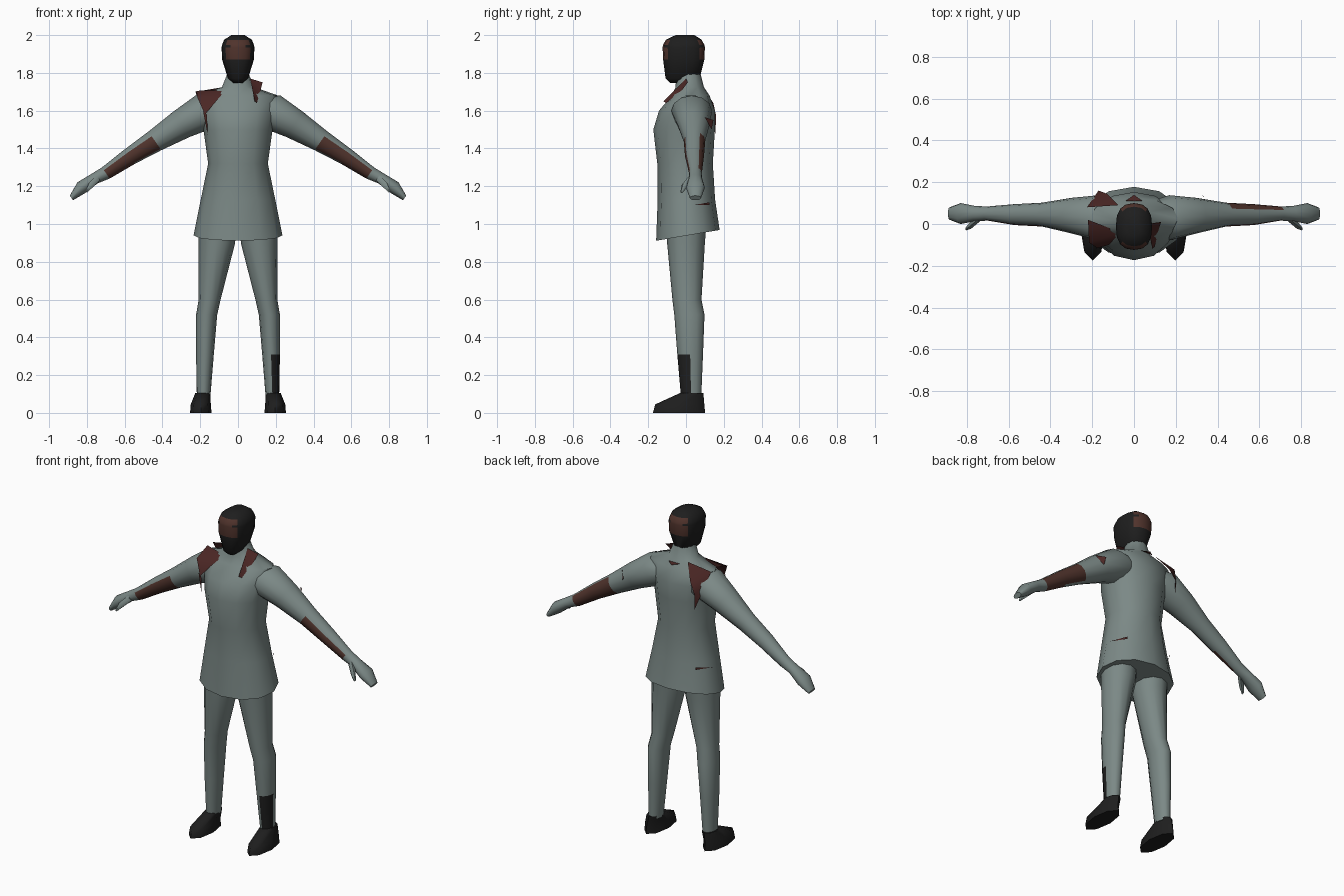
import bpy, bmesh, math
from mathutils import Vector

if "Cube" in bpy.data.objects:
    bpy.data.objects.remove(bpy.data.objects["Cube"], do_unlink=True)


def material(name, rgb):
    m = bpy.data.materials.new(name)
    m.use_nodes = True
    m.diffuse_color = (*rgb, 1)
    m.node_tree.nodes["Principled BSDF"].inputs["Base Color"].default_value = (*rgb, 1)
    return m


GREY = material("grey green cloth", (0.2, 0.25, 0.24))
BLACK = material("black cloth", (0.013, 0.013, 0.013))
SKIN = material("brown skin", (0.08, 0.033, 0.025))
RED = material("dark red cloth", (0.07, 0.02, 0.018))


def ring(center, u, v, sides, power=2.0):
    """Superellipse ring spanned by the vectors u and v."""
    points = []
    for i in range(sides):
        a = math.tau * i / sides
        c, s = math.cos(a), math.sin(a)
        c = math.copysign(abs(c) ** (2 / power), c)
        s = math.copysign(abs(s) ** (2 / power), s)
        points.append(Vector(center) + Vector(u) * c + Vector(v) * s)
    return points


def finish(name, bm, mats, rule=None):
    bm.normal_update()
    for f in bm.faces:
        if rule:
            f.material_index = rule(f.calc_center_median(), f.normal)
    mesh = bpy.data.meshes.new(name)
    bm.to_mesh(mesh)
    bm.free()
    ob = bpy.data.objects.new(name, mesh)
    bpy.context.collection.objects.link(ob)
    for m in mats:
        mesh.materials.append(m)
    bpy.ops.object.select_all(action="DESELECT")
    ob.select_set(True)
    bpy.context.view_layer.objects.active = ob
    bpy.ops.object.shade_smooth_by_angle(angle=math.radians(55))


def loft(name, rings, mats, rule=None):
    """Skin a closed tube through equal rings."""
    bm = bmesh.new()
    loops = [[bm.verts.new(p) for p in r] for r in rings]
    n = len(loops[0])
    for a, b in zip(loops, loops[1:]):
        for i in range(n):
            j = (i + 1) % n
            bm.faces.new((a[i], a[j], b[j], b[i]))
    bm.faces.new(loops[0])
    bm.faces.new(loops[-1])
    bmesh.ops.recalc_face_normals(bm, faces=bm.faces)
    finish(name, bm, mats, rule)


def upright(sections, sides, power=2.0, tilt=0.0):
    """Rings stacked along z from (z, cx, cy, rx, ry); the first may tilt."""
    return [ring((x, y, z), (rx, 0, 0), (0, ry, tilt * ry if k == 0 else 0), sides, power)
            for k, (z, x, y, rx, ry) in enumerate(sections)]


def flap(name, points):
    """Thin torn cloth piece, fanned from its first point."""
    bm = bmesh.new()
    vs = [bm.verts.new(p) for p in points]
    for a, b in zip(vs[1:], vs[2:]):
        bm.faces.new((vs[0], a, b))
    finish(name, bm, [RED])


# Tunic with neck
loft("tunic", upright([
    (0.94, 0, 0.01, 0.235, 0.168), (1.13, 0, 0.002, 0.197, 0.152),
    (1.32, 0, -0.005, 0.158, 0.147), (1.5, 0, -0.01, 0.183, 0.163),
    (1.6, 0, 0.005, 0.2, 0.148), (1.68, 0, 0.025, 0.212, 0.1),
    (1.725, 0, 0.02, 0.085, 0.075), (1.8, 0, 0.012, 0.055, 0.064)],
    12, 2.1, 0.17), [GREY])


# Hooded head with exposed skin at front and back
def head_rule(c, n):
    exposed = abs(c.x) < 0.056 and abs(n.y) > 0.3 and 1.87 < c.z < 1.985
    band = 1.935 < c.z < 1.947 and abs(c.x) > 0.03
    return 1 if exposed and not band else 0


loft("head", upright([
    (1.747, 0, -0.04, 0.026, 0.045), (1.77, 0, -0.018, 0.053, 0.09),
    (1.87, 0, -0.012, 0.084, 0.109), (1.935, 0, -0.012, 0.087, 0.112),
    (1.947, 0, -0.012, 0.085, 0.11), (1.975, 0, -0.012, 0.074, 0.095),
    (2.0, 0, -0.005, 0.035, 0.05)], 16, 2.5), [BLACK, SKIN], head_rule)

# Limb sections: arms and thumbs (x, y, z, ry, rv), legs and shoes (z, x, y, rx, ry)
ARM = [(0.1, 0.03, 1.61, 0.085, 0.085), (0.168, 0.03, 1.598, 0.108, 0.1),
       (0.3, 0.04, 1.527, 0.085, 0.08), (0.44, 0.045, 1.44, 0.057, 0.06),
       (0.573, 0.045, 1.357, 0.05, 0.047), (0.7, 0.05, 1.27, 0.034, 0.036),
       (0.76, 0.05, 1.24, 0.036, 0.03), (0.83, 0.05, 1.192, 0.05, 0.035),
       (0.882, 0.05, 1.138, 0.03, 0.015)]
THUMB = [(0.74, 0.03, 1.245, 0.02, 0.02), (0.78, -0.005, 1.205, 0.018, 0.018),
         (0.803, -0.022, 1.17, 0.008, 0.007)]
LEG = [(1.02, 0.11, 0.0, 0.1, 0.11), (0.9, 0.112, 0.0, 0.097, 0.1),
       (0.6, 0.15, 0.005, 0.058, 0.077), (0.52, 0.166, 0.018, 0.056, 0.08),
       (0.31, 0.175, 0.022, 0.047, 0.068), (0.09, 0.182, 0.027, 0.036, 0.054)]
SHOE = [(0.0, 0.197, -0.037, 0.057, 0.138), (0.045, 0.197, -0.033, 0.053, 0.13),
        (0.105, 0.186, 0.03, 0.04, 0.062)]


def limb(sections, s, sides):
    """Rings of a sloping limb, s giving the side."""
    return [ring((s * x, y, z), (0, ry, 0), (s * 0.57 * rv, 0, 0.82 * rv), sides)
            for x, y, z, ry, rv in sections]


for side, s in (("left", 1), ("right", -1)):
    def arm_rule(c, n, s=s):
        upward = n.z * 0.82 + n.x * s * 0.57
        front = n.y < -0.2 and upward < 0.3
        back = s > 0 and n.y >= -0.2 and upward < 0.8
        return 1 if 0.48 < s * c.x < 0.69 and (front or back) else 0

    def leg_rule(c, n, s=s):
        return 1 if s > 0 and c.z < 0.31 and n.x > 0 and n.y < 0 else 0

    def flip(sections):
        return [(z, s * x, y, rx, ry) for z, x, y, rx, ry in sections]

    loft(side + "_arm", limb(ARM, s, 12), [GREY, SKIN], arm_rule)
    loft(side + "_thumb", limb(THUMB, s, 6), [GREY])
    loft(side + "_leg", upright(flip(LEG), 12), [GREY, BLACK], leg_rule)
    loft(side + "_shoe", upright(flip(SHOE), 8), [BLACK])
    flap(side + "_hip_tear", [(s * 0.208, 0.04, 1.1), (s * 0.15, 0.125, 1.115),
                              (s * 0.15, 0.125, 1.1)])

# Torn cloth on the shoulders, collar and sleeve
flap("front_shoulder_flap", [(-0.215, -0.09, 1.67), (-0.22, 0.02, 1.705), (-0.065, -0.04, 1.71),
                             (-0.12, -0.1, 1.645), (-0.175, -0.115, 1.58)])
flap("chest_strip", [(-0.185, -0.115, 1.6), (-0.165, -0.118, 1.58), (-0.16, -0.12, 1.47)])
flap("back_shoulder_flap", [(-0.225, 0.08, 1.7), (-0.075, 0.09, 1.725), (-0.13, 0.145, 1.64),
                            (-0.17, 0.16, 1.57), (-0.165, 0.155, 1.48)])
flap("collar_flap", [(0.065, 0.0, 1.77), (0.13, 0.01, 1.75), (0.12, -0.02, 1.71),
                     (0.1, -0.105, 1.64), (0.088, -0.12, 1.65)])
flap("nape_patch", [(-0.04, 0.11, 1.71), (0.04, 0.11, 1.71), (0.0, 0.14, 1.705)])
flap("sleeve_tear", [(0.32, 0.145, 1.55), (0.36, 0.1, 1.565), (0.33, 0.135, 1.5)])
